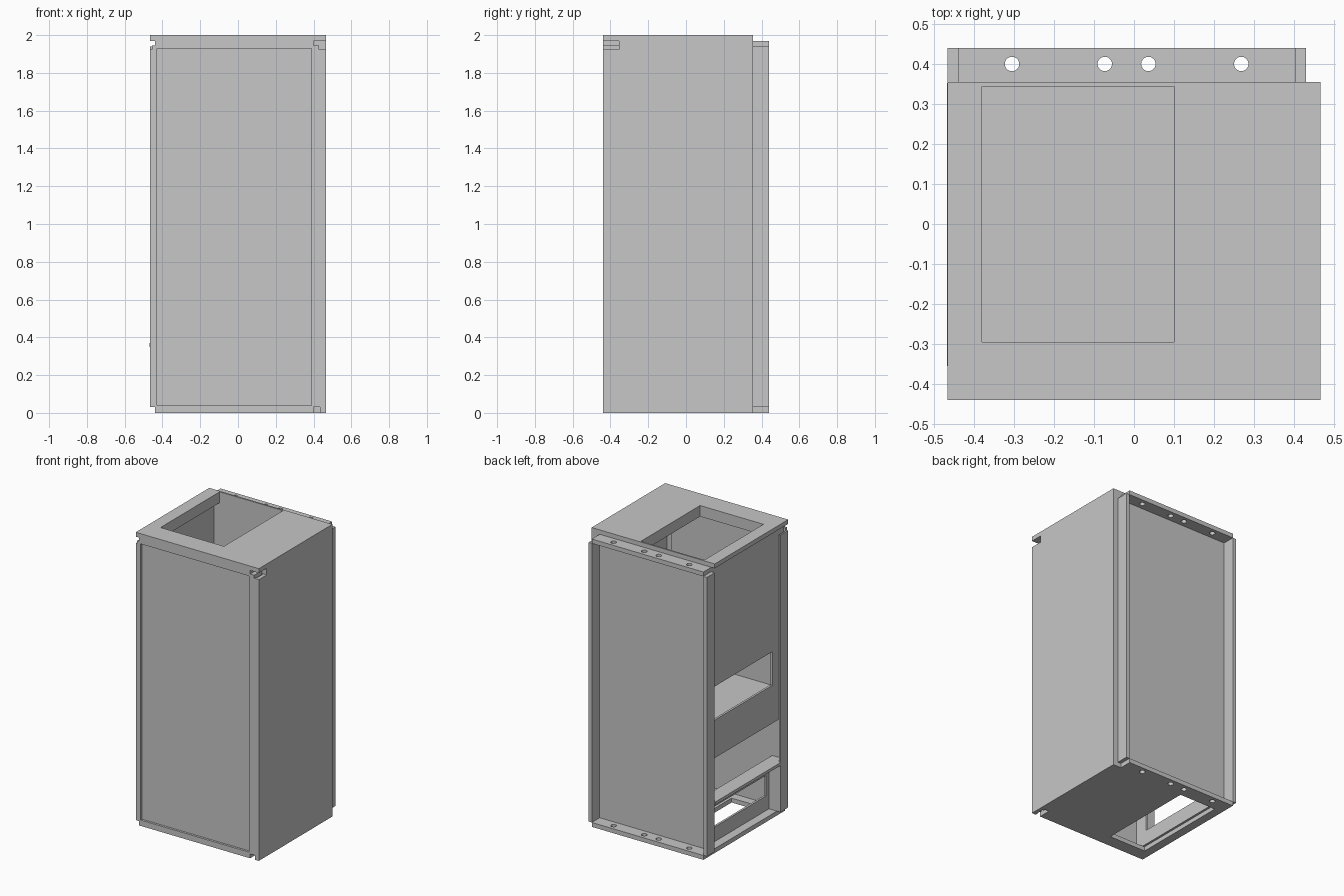
import bpy
import bmesh
from mathutils import Vector

cube = bpy.data.objects.get("Cube")
if cube:
    bpy.data.objects.remove(cube, do_unlink=True)

grey = bpy.data.materials.new("sheet_metal_grey")
grey.use_nodes = True
grey.diffuse_color = (0.57, 0.57, 0.57, 1)
grey.node_tree.nodes["Principled BSDF"].inputs["Base Color"].default_value = grey.diffuse_color


def finish(name, bm):
    bmesh.ops.recalc_face_normals(bm, faces=bm.faces)
    mesh = bpy.data.meshes.new(name)
    bm.to_mesh(mesh)
    bm.free()
    mesh.materials.append(grey)
    obj = bpy.data.objects.new(name, mesh)
    bpy.context.collection.objects.link(obj)
    return obj


def box(name, x, y, z):
    """Box from three (low, high) ranges."""
    bm = bmesh.new()
    bmesh.ops.create_cube(bm, size=1)
    for v in bm.verts:
        v.co = Vector([r[0] if c < 0 else r[1] for c, r in zip(v.co, (x, y, z))])
    return finish(name, bm)


def holed_plate(name, axis, depth, outer, hole):
    """Plate with one rectangular hole; outer and hole hold two ranges each."""
    bm = bmesh.new()

    def loop(r):
        points = []
        for i, j in ((0, 0), (1, 0), (1, 1), (0, 1)):
            co = [r[0][i], r[1][j]]
            co.insert(axis, depth[0])
            points.append(bm.verts.new(co))
        return points

    a, b = loop(outer), loop(hole)
    ring = [bm.faces.new((a[i], a[(i + 1) % 4], b[(i + 1) % 4], b[i])) for i in range(4)]
    made = bmesh.ops.extrude_face_region(bm, geom=ring, use_keep_orig=True)["geom"]
    shift = Vector((0, 0, 0))
    shift[axis] = depth[1] - depth[0]
    bmesh.ops.translate(bm, vec=shift, verts=[g for g in made if isinstance(g, bmesh.types.BMVert)])
    return finish(name, bm)


def cut(obj, cutters):
    """Subtract helper solids, then remove them."""
    for c in cutters:
        c.hide_render = True
        mod = obj.modifiers.new("cut", 'BOOLEAN')
        mod.operation = 'DIFFERENCE'
        mod.solver = 'EXACT'
        mod.object = c
        bpy.context.view_layer.objects.active = obj
        bpy.ops.object.modifier_apply(modifier=mod.name)
        bpy.data.objects.remove(c, do_unlink=True)


def notch(x, z):
    """Cutter for a relief notch in a front corner."""
    return box("cutter", x, (-0.6, -0.355), z)


L, R = -0.466, 0.466
FRONT, LIP, BACK = -0.44, -0.355, 0.355
INNER = 0.345

# Front face: frame with a slightly recessed panel
front_frame = holed_plate("front_frame", 1, (FRONT, -0.425), ((L, R), (0, 1.97)),
                          ((-0.43, 0.39), (0.04, 1.93)))
cut(front_frame, [
    notch((-0.6, -0.44), (-0.1, 0.03)),
    notch((-0.6, -0.44), (1.945, 1.97)),
    notch((-0.6, -0.455), (1.925, 1.95)),
    notch((0.40, 0.6), (1.945, 1.975)),
    notch((0.43, 0.6), (1.925, 1.95)),
    notch((0.40, 0.435), (-0.1, 0.03)),
])
box("front_panel", (-0.44, 0.40), (-0.425, -0.41), (0.03, 1.94))

# Folded lips behind the front frame
for name, z in (("front_lip_bottom", 0), ("front_lip_top", 1.94)):
    box(name, (-0.44, 0.40), (-0.425, LIP), (z, z + 0.03))
box("corner_ledge", (0.40, 0.43), (-0.425, LIP), (1.91, 1.945))

# Closed side and back
side = box("closed_side_panel", (0.44, R), (FRONT, BACK), (0, 1.97))
cut(side, [notch((0.4, 0.6), (1.925, 1.975))])
box("back_panel", (-0.44, 0.44), (INNER, BACK), (0, 1.97))

# Top plate with its opening and a deeper inner collar
opening = ((-0.38, 0.10), (-0.295, 0.344))
holed_plate("top_plate", 2, (1.97, 2.0), ((L, R), (FRONT, BACK)), opening)
holed_plate("top_collar", 2, (1.925, 1.97), ((-0.425, 0.44), (LIP, INNER)), opening)

# Bottom plate with a long opening near the open side
holed_plate("bottom_plate", 2, (0, 0.03), ((-0.44, 0.44), (LIP, INNER)),
            ((-0.38, -0.10), (-0.35, 0.335)))

# Open side: thin front post, recessed panel with window, inner shelf
box("front_post", (L, -0.455), (-0.425, LIP), (0.03, 1.925))
holed_plate("open_side_panel", 0, (-0.44, -0.425), ((-0.425, INNER), (0.65, 1.97)),
            ((-0.305, 0.32), (0.91, 1.14)))
box("middle_shelf", (-0.425, 0.44), (-0.41, INNER), (0.83, 0.85))

# Lower recessed compartment with ledge and framed window
box("lower_ledge", (-0.468, -0.38), (LIP, 0.352), (0.35, 0.37))
box("lower_cheek", (-0.455, -0.38), (-0.41, LIP), (0.03, 0.37))
holed_plate("lower_frame", 0, (-0.38, -0.365), ((-0.41, INNER), (0.03, 0.37)),
            ((-0.32, 0.32), (0.13, 0.27)))

# Back flanges: two upright strips and two drilled rails
for name, x in (("back_flange_right", (L, -0.44)), ("back_flange_left", (0.405, 0.43))):
    box(name, x, (BACK, 0.44), (0.03, 1.94))
for name, z in (("back_rail_bottom", 0), ("back_rail_top", 1.94)):
    rail = box(name, (-0.44, 0.405), (BACK, 0.44), (z, z + 0.03))
    drills = []
    for x in (-0.305, -0.073, 0.036, 0.268):
        bm = bmesh.new()
        bmesh.ops.create_cone(bm, cap_ends=True, segments=32, radius1=0.018, radius2=0.018, depth=0.2)
        bmesh.ops.translate(bm, vec=(x, 0.40, z), verts=bm.verts)
        drills.append(finish("drill", bm))
    cut(rail, drills)
